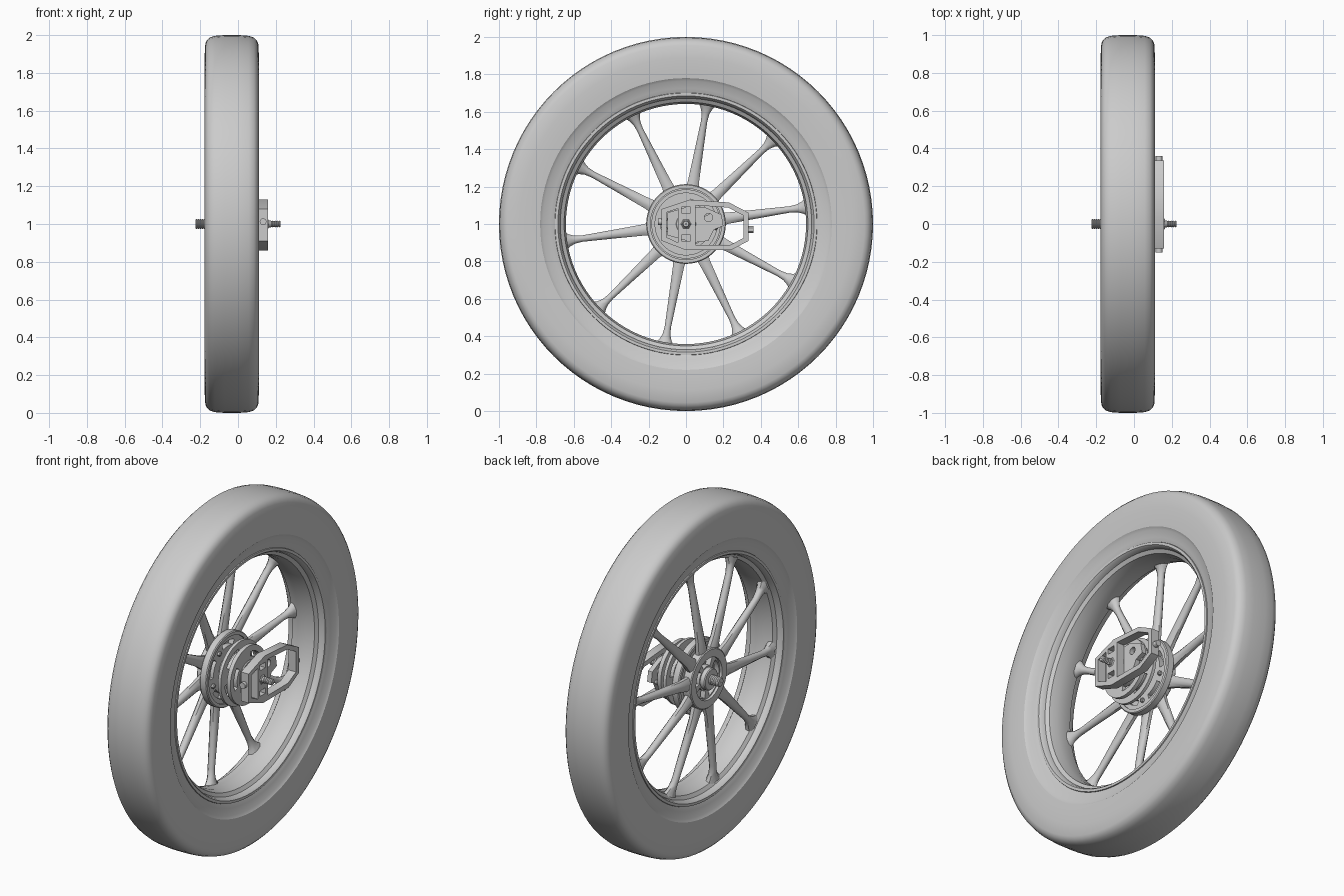
import bpy, bmesh
from math import sin, cos, pi, radians

if "Cube" in bpy.data.objects:
    bpy.data.objects.remove(bpy.data.objects["Cube"])

CZ = 1.0     # axle height
MID = -0.033  # tyre centre plane on x


def finish(ob, angle=30):
    bpy.ops.object.select_all(action='DESELECT')
    ob.select_set(True)
    bpy.context.view_layer.objects.active = ob
    bpy.ops.object.shade_smooth_by_angle(angle=radians(angle))
    return ob


def mesh_object(name, bm, angle=30):
    bmesh.ops.recalc_face_normals(bm, faces=bm.faces)
    me = bpy.data.meshes.new(name)
    bm.to_mesh(me)
    bm.free()
    ob = bpy.data.objects.new(name, me)
    bpy.context.collection.objects.link(ob)
    return finish(ob, angle)


def lathe(name, prof, seg=72, cy=0, cz=CZ):
    """Revolve a closed (x, radius) loop around the axle."""
    bm = bmesh.new()
    rings = [[bm.verts.new((x, cy + r * cos(2 * pi * i / seg), cz + r * sin(2 * pi * i / seg)))
              for x, r in prof] for i in range(seg)]
    n = len(prof)
    for i in range(seg):
        a, b = rings[i], rings[(i + 1) % seg]
        for j in range(n):
            k = (j + 1) % n
            bm.faces.new((a[j], a[k], b[k], b[j]))
    return mesh_object(name, bm)


def tube(name, x0, x1, r, hole=0.004, seg=48, cy=0, cz=CZ):
    b = min(0.005, (x1 - x0) / 4)
    return lathe(name, [(x0, hole), (x0, r - b), (x0 + b, r), (x1 - b, r), (x1, r - b), (x1, hole)],
                 seg, cy, cz)


def plate(name, x0, x1, loops):
    """Flat plate in the wheel plane; the first (y, z) loop is the outline, the rest are holes."""
    cu = bpy.data.curves.new(name, 'CURVE')
    cu.dimensions = '2D'
    cu.fill_mode = 'BOTH'
    cu.extrude = (x1 - x0) / 2
    for pts in loops:
        sp = cu.splines.new('POLY')
        sp.points.add(len(pts) - 1)
        for p, (y, z) in zip(sp.points, pts):
            p.co = (y, z, 0, 1)
        sp.use_cyclic_u = True
    ob = bpy.data.objects.new(name, cu)
    bpy.context.collection.objects.link(ob)
    ob.location = ((x0 + x1) / 2, 0, CZ)
    ob.rotation_euler = (pi / 2, 0, pi / 2)
    bpy.ops.object.select_all(action='DESELECT')
    ob.select_set(True)
    bpy.context.view_layer.objects.active = ob
    bpy.ops.object.convert(target='MESH')
    return finish(bpy.context.view_layer.objects.active)


def circle(r, n=48, cy=0, cz=0):
    return [(cy + r * cos(2 * pi * i / n), cz + r * sin(2 * pi * i / n)) for i in range(n)]


def slot(r0, r1, mid, half, n=8):
    ts = [mid - half + 2 * half * i / n for i in range(n + 1)]
    return [(r1 * cos(t), r1 * sin(t)) for t in ts] + [(r0 * cos(t), r0 * sin(t)) for t in reversed(ts)]


def mirrored(half):
    """Half profile of (offset, radius) mirrored about the tyre centre plane."""
    return [(MID + h, r) for h, r in half] + [(MID - h, r) for h, r in reversed(half)]


# tyre: rounded tread, flat sidewall, bead tucked into the rim
lathe("tyre", mirrored([(0.09, 0.69), (0.112, 0.70), (0.122, 0.725), (0.130, 0.765), (0.141, 0.78),
                        (0.144, 0.83), (0.144, 0.89), (0.140, 0.955), (0.132, 0.972),
                        (0.118, 0.987), (0.09, 0.996), (0.04, 1.0)]), 96)
# rim with stepped dished lips
lathe("rim", mirrored([(0.03, 0.69), (0.108, 0.703), (0.118, 0.70), (0.118, 0.685), (0.108, 0.677),
                       (0.085, 0.672), (0.072, 0.652), (0.03, 0.642)]), 96)

# ten tapered spokes, flared where they meet the rim
STATIONS = [(0.13, 0.085, 0.05, -0.12), (0.19, 0.072, 0.05, -0.12), (0.23, 0.060, 0.045, -0.12),
            (0.40, 0.046, 0.042, -0.112), (0.56, 0.034, 0.038, -0.105), (0.60, 0.042, 0.04, -0.10),
            (0.63, 0.066, 0.046, -0.095), (0.66, 0.11, 0.06, -0.09)]
bm = bmesh.new()
for k in range(10):
    a = radians(8 + 36 * k)
    rings = []
    for r, w, d, x in STATIONS:
        ring = []
        for i in range(8):
            t = 2 * pi * (i + 0.5) / 8
            s = cos(t) * w * 0.54
            ring.append(bm.verts.new((x + sin(t) * d * 0.54, r * cos(a) - s * sin(a),
                                      CZ + r * sin(a) + s * cos(a))))
        rings.append(ring)
    for p, q in zip(rings, rings[1:]):
        for i in range(8):
            j = (i + 1) % 8
            bm.faces.new((p[i], p[j], q[j], q[i]))
    bm.faces.new(rings[0])
    bm.faces.new(rings[-1])
mesh_object("spokes", bm, 50)

# hub: slotted flange, outer ring, barrel and brake plates
plate("hub_flange", -0.095, -0.065,
      [circle(0.212, 64)] + [slot(0.135, 0.165, 2 * pi * k / 5 + 0.3, 0.34) for k in range(5)])
tube("hub_flange_rim", -0.100, -0.055, 0.213, 0.190, 64)
tube("hub_ring", -0.150, -0.095, 0.170, 0.120, 64)
tube("hub_boss", -0.165, -0.06, 0.062, 0.02)
plate("hub_webs", -0.135, -0.105,
      [circle(0.125)] + [slot(0.07, 0.112, 2 * pi * k / 5 + 0.3, 0.45) for k in range(5)])
tube("hub_barrel", -0.07, 0.075, 0.085)
plate("inner_brake_plate", 0.0, 0.018,
      [circle(0.185, 64)] + [slot(0.12, 0.15, 2 * pi * k / 4 + 0.6, 0.45) for k in range(4)])
plate("outer_brake_plate", 0.045, 0.068,
      [circle(0.168, 64)] + [slot(0.105, 0.135, 2 * pi * k / 3 + 0.9, 0.5) for k in range(3)])
tube("bearing_cap", 0.065, 0.115, 0.055)
for k in range(5):
    t = 2 * pi * k / 5 + 0.93
    tube("flange_bolt", -0.07, -0.048, 0.013, 0.004, 6, 0.15 * cos(t), CZ + 0.15 * sin(t))


# axle with threaded ends
def thread(name, x0, x1, r, n):
    st = (x1 - x0) / n
    prof = [(x0, 0.003)]
    for i in range(n):
        prof += [(x0 + i * st, r * 0.8), (x0 + (i + 0.5) * st, r)]
    lathe(name, prof + [(x1, r * 0.8), (x1, 0.003)], 24)


tube("axle", -0.18, 0.18, 0.018)
thread("axle_thread_left", -0.226, -0.16, 0.028, 6)
thread("axle_thread_right", 0.155, 0.226, 0.018, 7)
tube("axle_nut", 0.135, 0.165, 0.028, 0.01, 6)

# fork mount: open angular frame with a drilled cross block
OUTER = [(-0.13, -0.09), (-0.13, 0.08), (0.02, 0.13), (0.23, 0.115), (0.335, 0.06),
         (0.335, -0.09), (0.24, -0.14), (0.0, -0.14)]
OPEN_RIGHT = [(0.05, 0.10), (0.225, 0.088), (0.308, 0.045), (0.308, -0.075), (0.235, -0.112), (0.05, -0.112)]
OPEN_LEFT = [(-0.105, -0.07), (-0.105, 0.062), (-0.042, 0.083), (-0.042, -0.10)]


def box_loop(cy, cz, w, h):
    return [(cy - w, cz - h), (cy + w, cz - h), (cy + w, cz + h), (cy - w, cz + h)]


plate("mount_frame", 0.11, 0.16,
      [OUTER, OPEN_RIGHT, OPEN_LEFT, box_loop(0, 0.075, 0.025, 0.016), box_loop(0, -0.075, 0.025, 0.016)])
# torque plate behind the frame
plate("torque_plate", 0.085, 0.112,
      [[(-0.10, -0.06), (-0.10, 0.06), (0.0, 0.09), (0.10, 0.09), (0.19, 0.05), (0.20, -0.01),
        (0.15, -0.03), (0.12, -0.09), (0.04, -0.10)], circle(0.022, 16, 0.12, 0.035)])


# bolts through the frame ends
def side_bolt(name, x, y, z, r, length):
    bpy.ops.mesh.primitive_cylinder_add(vertices=12, radius=r, depth=length, location=(x, y, CZ + z),
                                        rotation=(pi / 2, 0, 0))
    bpy.context.object.name = name
    finish(bpy.context.object)


side_bolt("front_bolt", 0.133, -0.135, 0.012, 0.018, 0.03)
side_bolt("rear_bolt", 0.133, 0.34, -0.03, 0.018, 0.04)
for y in (0.09, 0.16):
    tube("frame_screw", 0.07, 0.09, 0.012, 0.003, 12, y, CZ - 0.02)
